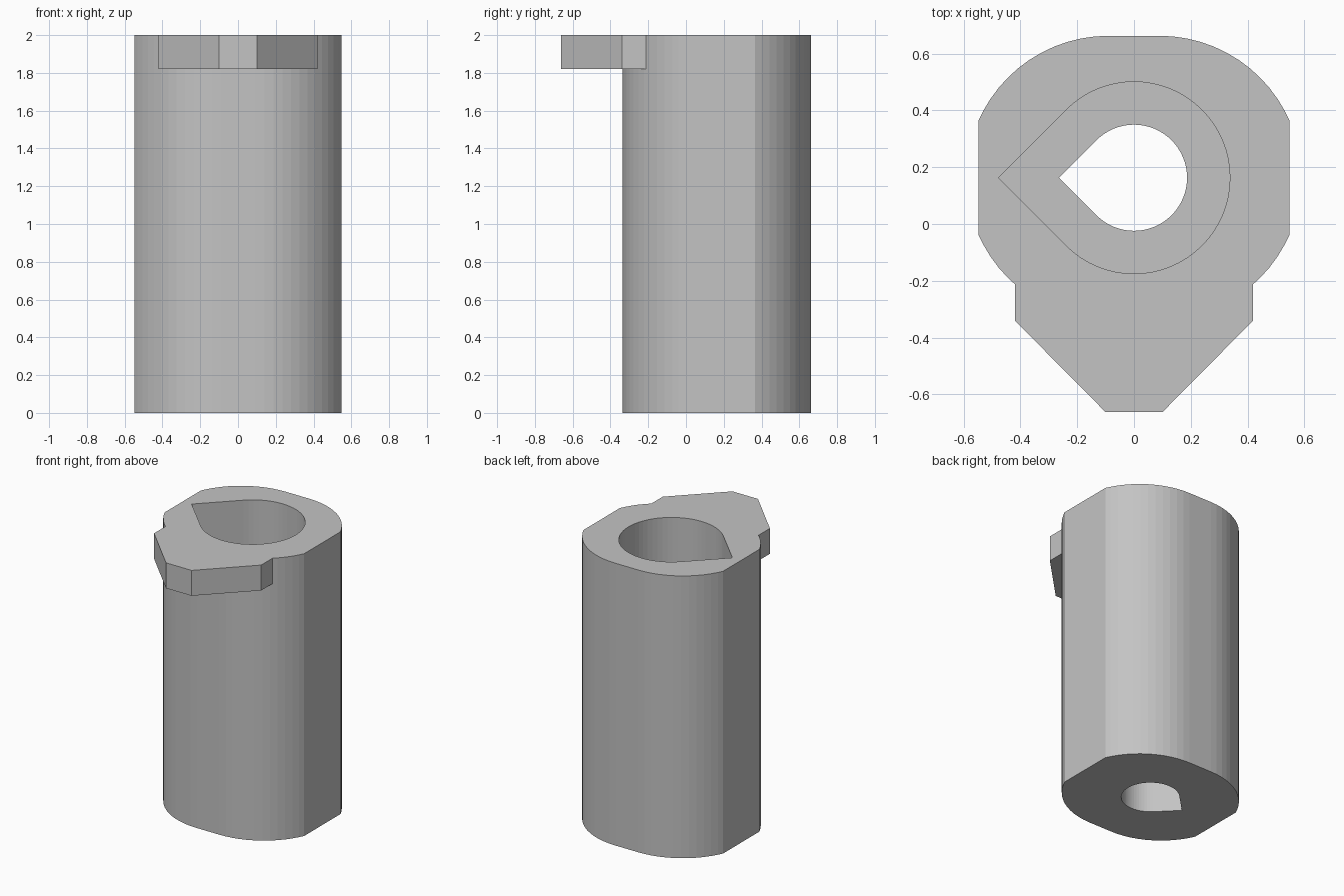
import bpy
import bmesh
from math import sin, cos, radians

cube = bpy.data.objects.get("Cube")
if cube:
    bpy.data.objects.remove(cube, do_unlink=True)

CENTER_Y = 0.163
HEIGHT = 2.0
FLOOR = 0.4          # thickness under the wide bore

grey = bpy.data.materials.new("plain grey")
grey.use_nodes = True
grey.diffuse_color = (0.55, 0.55, 0.55, 1)
grey.node_tree.nodes["Principled BSDF"].inputs["Base Color"].default_value = grey.diffuse_color


def prism(name, outline, z0, z1):
    """Extrude a counter-clockwise outline from z0 to z1."""
    bm = bmesh.new()
    base = bm.faces.new([bm.verts.new((x, y, z0)) for x, y in outline])
    top = bmesh.ops.extrude_face_region(bm, geom=[base], use_keep_orig=True)
    verts = [v for v in top["geom"] if isinstance(v, bmesh.types.BMVert)]
    bmesh.ops.translate(bm, verts=verts, vec=(0, 0, z1 - z0))
    bmesh.ops.recalc_face_normals(bm, faces=bm.faces)
    mesh = bpy.data.meshes.new(name)
    bm.to_mesh(mesh)
    bm.free()
    mesh.materials.append(grey)
    obj = bpy.data.objects.new(name, mesh)
    bpy.context.collection.objects.link(obj)
    return obj


def body_outline(radius=0.5, shift=0.09, half_width=0.547, steps=16):
    """Two shifted half circles with their sides cut off flat."""
    dx = half_width - shift
    dy = (radius ** 2 - dx ** 2) ** 0.5
    quarter = [(half_width, dy)]
    for i in range(steps + 1):
        a = radians(90 * i / steps)
        if radius * cos(a) < dx - 0.005:
            quarter.append((shift + radius * cos(a), radius * sin(a)))
    upper = quarter + [(-x, y) for x, y in reversed(quarter)]
    lower = [(-x, -y) for x, y in upper]
    return [(x, y + CENTER_Y) for x, y in upper + lower]


def teardrop(radius, steps=48):
    """Circle with a right-angled point towards -x."""
    arc = [radians(-135 + 270 * i / steps) for i in range(steps + 1)]
    points = [(radius * cos(a), radius * sin(a)) for a in arc]
    points.append((-radius * 2 ** 0.5, 0))
    return [(x, y + CENTER_Y) for x, y in points]


def combine(target, other, operation):
    mod = target.modifiers.new(other.name, "BOOLEAN")
    mod.object = other
    mod.operation = operation
    mod.solver = "EXACT"
    bpy.context.view_layer.objects.active = target
    bpy.ops.object.modifier_apply(modifier=mod.name)
    bpy.data.objects.remove(other, do_unlink=True)


# Main barrel
body = prism("body", body_outline(), 0, HEIGHT)

# Tapered lip at the front of the top edge
half_lip = [(0.1, -0.663), (0.42, -0.34), (0.42, 0.0)]
lip = prism("front_lip", half_lip + [(-x, y) for x, y in reversed(half_lip)], 1.82, HEIGHT)
combine(body, lip, "UNION")

# Wide bore from the top, narrow hole through the floor
combine(body, prism("wide_bore", teardrop(0.338), FLOOR, HEIGHT + 0.2), "DIFFERENCE")
combine(body, prism("narrow_hole", teardrop(0.187), -0.2, FLOOR + 0.2), "DIFFERENCE")
